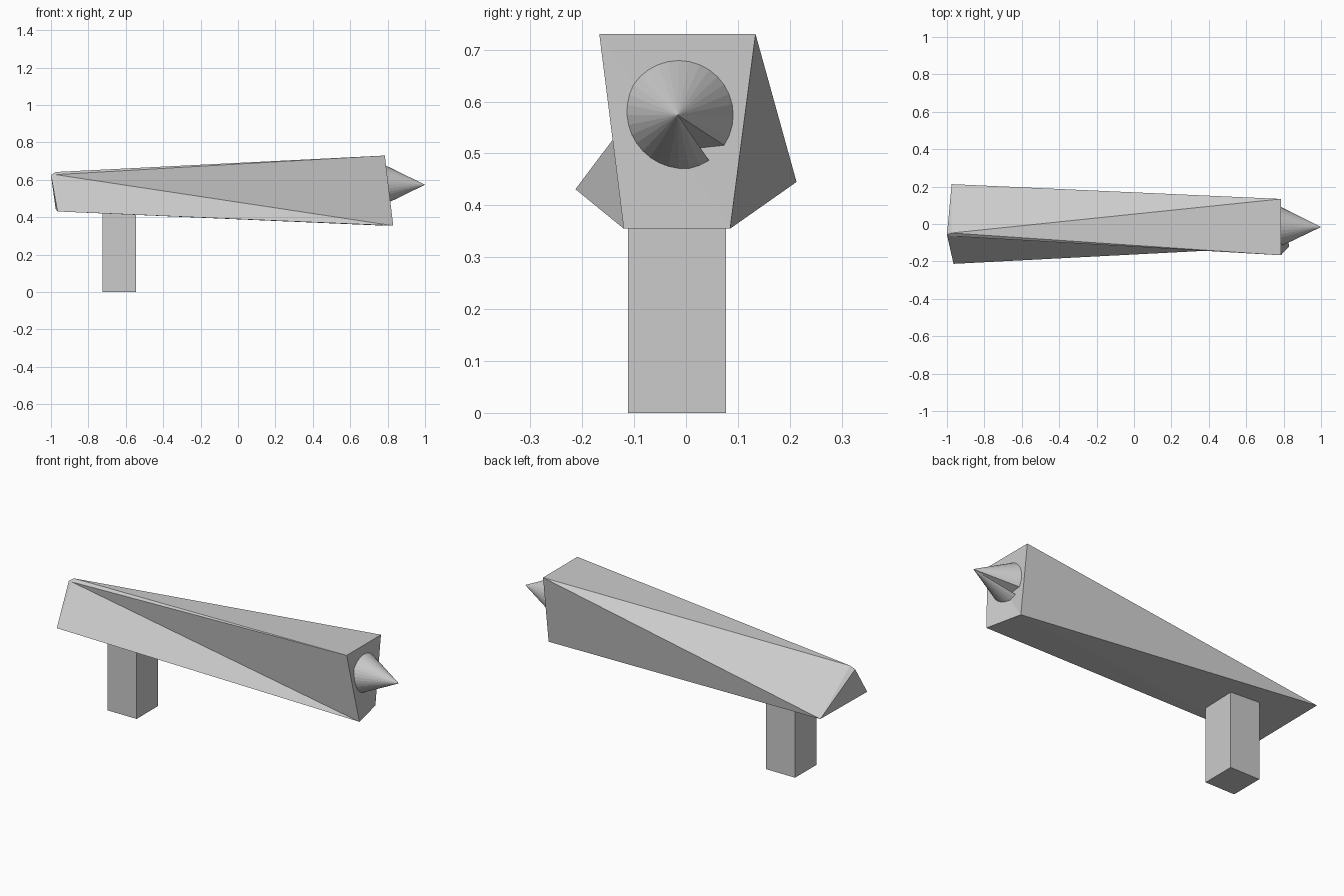
import bpy, bmesh
from math import cos, sin, radians

if "Cube" in bpy.data.objects:
    bpy.data.objects.remove(bpy.data.objects["Cube"])


def make(name, verts, faces):
    """Flat-shaded object from points and faces, normals facing out."""
    mesh = bpy.data.meshes.new(name)
    bm = bmesh.new()
    vs = [bm.verts.new(v) for v in verts]
    for f in faces:
        bm.faces.new([vs[i] for i in f])
    bmesh.ops.recalc_face_normals(bm, faces=bm.faces[:])
    bm.to_mesh(mesh)
    bm.free()
    ob = bpy.data.objects.new(name, mesh)
    bpy.context.collection.objects.link(ob)
    return ob


# Twisted body: four-cornered muzzle end, triangular rear end with a blunted tip
body = [
    (0.785, -0.167, 0.73), (0.785, 0.134, 0.73),      # 0, 1 muzzle top
    (0.785, 0.085, 0.355), (0.83, -0.12, 0.355),      # 2, 3 muzzle bottom
    (-0.965, -0.213, 0.431), (-0.975, 0.213, 0.445),  # 4, 5 rear base
    (-1.0, -0.057, 0.625),                            # 6 rear tip
    (-0.975, -0.048, 0.642),                          # 7 tip, top
    (-0.975, -0.065, 0.628),                          # 8 tip, front
]
make("body", body, [
    (0, 1, 2), (0, 2, 3),              # muzzle
    (4, 8, 3), (8, 0, 3),              # front side
    (8, 7, 0), (7, 1, 0),              # top
    (7, 5, 1), (5, 2, 1),              # back side
    (4, 3, 2), (4, 2, 5),              # underside
    (4, 5, 6), (4, 6, 8), (6, 5, 7), (6, 7, 8),  # rear end
])

# Cone tip with one rim point pulled in to make a notch
SIDES, R, CY, CZ = 32, 0.105, -0.014, 0.574
rim = []
for i in range(SIDES):
    a = radians(360 * i / SIDES)
    rim.append((0.785, CY + R * cos(a), CZ + R * sin(a)))
rim[28] = (0.785, 0.012, 0.509)
make("cone_tip", rim + [(1.0, -0.016, 0.574)],
     [(i, (i + 1) % SIDES, SIDES) for i in range(SIDES)] + [tuple(range(SIDES))])

# Square post under the rear
bpy.ops.mesh.primitive_cube_add(size=1, location=(-0.635, -0.017, 0.215))
post = bpy.context.object
post.name = "post"
post.scale = (0.18, 0.189, 0.43)
